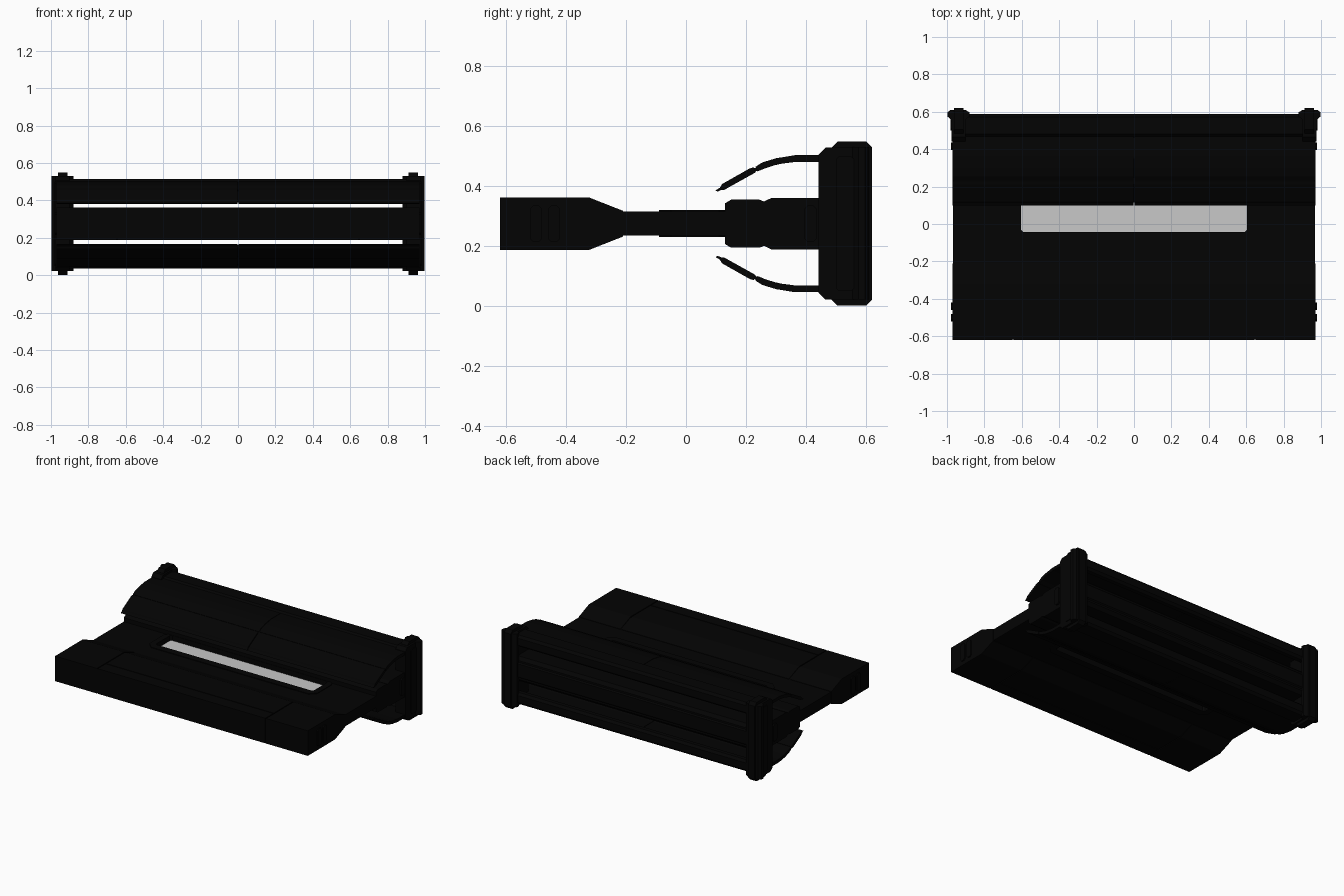
import bpy, bmesh

if "Cube" in bpy.data.objects:
    bpy.data.objects.remove(bpy.data.objects["Cube"])

MID = 0.275  # height of the horizontal symmetry plane


def material(name, rgb):
    m = bpy.data.materials.new(name)
    m.diffuse_color = (*rgb, 1)
    m.use_nodes = True
    m.node_tree.nodes["Principled BSDF"].inputs["Base Color"].default_value = m.diffuse_color
    return m


BLACK = material("matte black", (0.001, 0.001, 0.001))
GREY = material("light grey", (0.58, 0.58, 0.58))


def prism(name, outline, lo, hi, axis="x", mat=BLACK):
    """Extrude an outline along x (y,z points) or along z (x,y points)."""
    bm = bmesh.new()
    rings = []
    for d in (lo, hi):
        rings.append([bm.verts.new((d, a, b) if axis == "x" else (a, b, d))
                      for a, b in outline])
    n = len(outline)
    bm.faces.new(rings[0])
    bm.faces.new(rings[1])
    for i in range(n):
        j = (i + 1) % n
        bm.faces.new((rings[0][i], rings[0][j], rings[1][j], rings[1][i]))
    bmesh.ops.recalc_face_normals(bm, faces=bm.faces)
    me = bpy.data.meshes.new(name)
    bm.to_mesh(me)
    bm.free()
    me.materials.append(mat)
    ob = bpy.data.objects.new(name, me)
    bpy.context.collection.objects.link(ob)
    return ob


def rect(a0, a1, b0, b1, c=0.0):
    """Rectangle outline with optional cut corners."""
    if c == 0:
        return [(a0, b0), (a1, b0), (a1, b1), (a0, b1)]
    return [(a0 + c, b0), (a1 - c, b0), (a1, b0 + c), (a1, b1 - c),
            (a1 - c, b1), (a0 + c, b1), (a0, b1 - c), (a0, b0 + c)]


def symmetric(top):
    """Close an upper (y, half height) line with its reflection."""
    return [(y, MID + h) for y, h in top] + [(y, MID - h) for y, h in reversed(top)]


def flip(outline):
    return [(y, 2 * MID - z) for y, z in outline]


def cut(ob, cutter):
    mod = ob.modifiers.new("opening", "BOOLEAN")
    mod.operation = "DIFFERENCE"
    mod.solver = "EXACT"
    mod.object = cutter
    cutter.hide_render = True
    cutter.hide_viewport = True


# Central deck, with thin waist and thick rear housing
deck = prism("deck", symmetric([
    (-0.617, 0.081), (-0.322, 0.081), (-0.21, 0.040), (0.13, 0.040),
    (0.13, 0.068), (0.15, 0.080), (0.245, 0.080), (0.26, 0.074),
    (0.285, 0.086), (0.56, 0.086), (0.58, 0.065)]), -0.968, 0.968)

# Raised frame around the window, open right through, with a thin pane inside
frame = prism("window_frame", rect(-0.645, 0.645, -0.09, 0.15, 0.04),
              MID - 0.045, MID + 0.045, "z")
opening = prism("window_cutter", rect(-0.605, 0.605, -0.042, 0.127, 0.012), 0, 0.6, "z")
cut(deck, opening)
cut(frame, opening)
prism("window_pane", rect(-0.607, 0.607, -0.044, 0.129), MID - 0.008, MID + 0.010,
      "z", GREY)

# Front armour blocks separated by narrow grooves
front_edge = symmetric([(-0.62, 0.087), (-0.533, 0.087)])
front_slope = symmetric([(-0.527, 0.087), (-0.322, 0.087), (-0.21, 0.043)])
side_block = symmetric([(-0.62, 0.087), (-0.322, 0.087), (-0.21, 0.043)])
prism("front_lip", front_edge, -0.643, 0.643)
prism("front_block", front_slope, -0.643, 0.643)
for s, side in ((-1, "left"), (1, "right")):
    prism(side + "_front_block", side_block, s * 0.65, s * 0.97)
    # Small clips on the outer edges
    for y in (-0.50, -0.44, 0.415):
        prism(side + "_clip", rect(y - 0.02, y + 0.02, MID - 0.06, MID + 0.06, 0.01),
              s * 0.96, s * 0.978)

# Curved guard plates above and below, in two halves with a crease
tip = [(0.098, 0.386), (0.106, 0.382), (0.119, 0.388), (0.128, 0.388),
       (0.232, 0.446), (0.226, 0.463), (0.212, 0.459), (0.120, 0.407),
       (0.113, 0.395)]
joint = [(0.215, 0.455), (0.245, 0.467), (0.248, 0.457), (0.222, 0.445)]
curve = [(0.232, 0.465), (0.254, 0.479), (0.300, 0.493), (0.362, 0.503),
         (0.500, 0.503), (0.500, 0.481), (0.366, 0.481), (0.305, 0.473),
         (0.262, 0.459), (0.238, 0.449)]
seam_back = [(0.115, 0.394), (0.220, 0.453), (0.260, 0.470), (0.362, 0.496),
             (0.500, 0.496), (0.500, 0.486), (0.366, 0.486), (0.262, 0.462),
             (0.222, 0.445), (0.120, 0.389)]
beam = [(0.45, 0.485), (0.48, 0.514), (0.573, 0.514), (0.588, 0.498),
        (0.588, 0.450), (0.573, 0.435), (0.545, 0.435), (0.51, 0.482)]
for level, shape in (("upper", lambda p: p), ("lower", flip)):
    for s, side in ((-1, "left"), (1, "right")):
        prism(f"{level}_{side}_guard_tip", shape(tip), s * 0.003, s * 0.97)
        prism(f"{level}_{side}_guard", shape(curve), s * 0.002, s * 0.97)
    prism(level + "_guard_joint", shape(joint), -0.965, 0.965)
    prism(level + "_guard_seam_strip", shape(seam_back), -0.02, 0.02)
    prism(level + "_rear_beam", shape(beam), -0.93, 0.93)

# Rear spine along the housing
prism("rear_spine", rect(0.5, 0.588, MID - 0.055, MID + 0.055, 0.01), -0.93, 0.93)

# End posts: inner column, wide collar and tall rear rib
for s, side in ((-1, "left"), (1, "right")):
    prism(side + "_post", rect(0.442, 0.59, 0.022, 0.528, 0.022), s * 0.90, s * 0.975)
    collar = [(0.88, 0.575), (0.905, 0.555), (0.975, 0.555), (0.998, 0.575),
              (0.998, 0.597), (0.98, 0.61), (0.90, 0.61), (0.88, 0.597)]
    prism(side + "_post_collar", [(s * x, y) for x, y in collar], 0.022, 0.530, "z")
    prism(side + "_post_rib", rect(0.485, 0.62, 0.002, 0.549, 0.02),
          s * 0.912, s * 0.962)
    prism(side + "_post_side_plate", rect(0.50, 0.56, 0.05, 0.50, 0.01),
          s * 0.97, s * 0.98)
